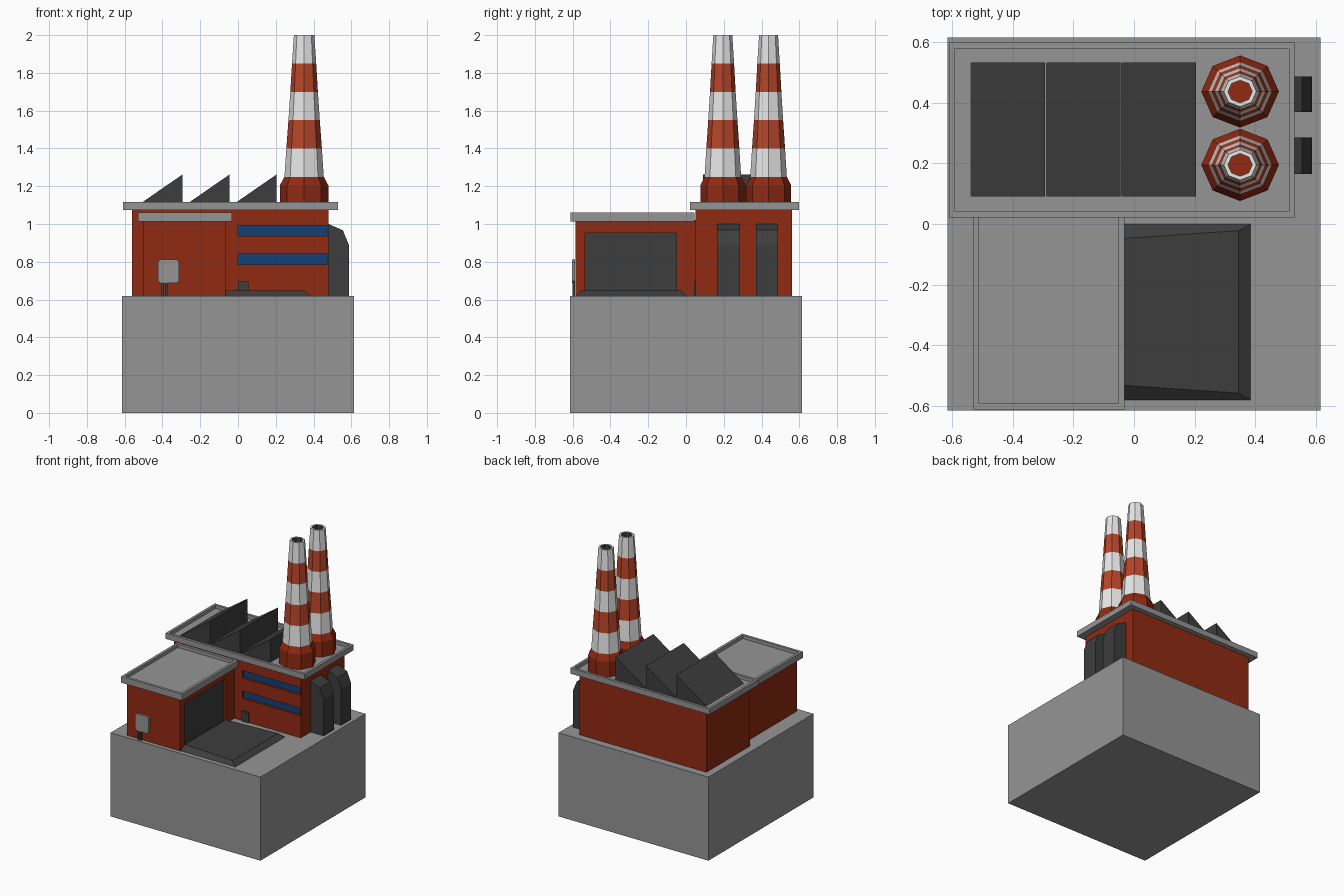
import bpy, bmesh, math

if "Cube" in bpy.data.objects:
    bpy.data.objects.remove(bpy.data.objects["Cube"])


def mat(name, r, g, b):
    m = bpy.data.materials.new(name)
    m.diffuse_color = (r, g, b, 1)
    m.use_nodes = True
    m.node_tree.nodes["Principled BSDF"].inputs["Base Color"].default_value = m.diffuse_color
    return m


GREY = mat("concrete_grey", 0.30, 0.30, 0.30)
BRICK = mat("brick_red", 0.28, 0.023, 0.006)
STRIPE = mat("stripe_red", 0.47, 0.06, 0.022)
WHITE = mat("stripe_white", 0.80, 0.80, 0.80)
DARK = mat("dark_grey", 0.047, 0.047, 0.047)
BLUE = mat("window_blue", 0.006, 0.05, 0.18)


def finish(name, bm, *mats):
    bmesh.ops.recalc_face_normals(bm, faces=bm.faces)
    me = bpy.data.meshes.new(name)
    bm.to_mesh(me)
    bm.free()
    for m in mats:
        me.materials.append(m)
    ob = bpy.data.objects.new(name, me)
    bpy.context.collection.objects.link(ob)
    return ob


def box_bm(x, y, z):
    bm = bmesh.new()
    bmesh.ops.create_cube(bm, size=1)
    for v in bm.verts:
        v.co = [r[0] + (c + 0.5) * (r[1] - r[0]) for c, r in zip(v.co, (x, y, z))]
    return bm


def box(name, x, y, z, m):
    return finish(name, box_bm(x, y, z), m)


def roof_tray(name, x, y, z):
    """Slab with a raised rim around a sunken roof."""
    bm = box_bm(x, y, z)
    top = max(bm.faces, key=lambda f: f.calc_center_median().z)
    bmesh.ops.inset_region(bm, faces=[top], thickness=0.027)
    top.normal_update()
    inner = bmesh.ops.extrude_face_region(bm, geom=[top])
    bmesh.ops.translate(bm, vec=(0, 0, -0.025),
                        verts=[g for g in inner["geom"] if isinstance(g, bmesh.types.BMVert)])
    if top.is_valid:
        bm.faces.remove(top)
    return finish(name, bm, GREY)


def prism(name, xz, y, m):
    """x/z profile extruded along y."""
    bm = bmesh.new()
    a = [bm.verts.new((p[0], y[0], p[1])) for p in xz]
    b = [bm.verts.new((p[0], y[1], p[1])) for p in xz]
    bm.faces.new(a)
    bm.faces.new(b)
    for i in range(len(xz)):
        j = (i + 1) % len(xz)
        bm.faces.new((a[i], a[j], b[j], b[i]))
    return finish(name, bm, m)


def cut(ob, x, y, z):
    c = box("cutter", x, y, z, BRICK)
    c.hide_render = True
    c.hide_set(True)
    c.display_type = 'WIRE'
    mod = ob.modifiers.new("recess", 'BOOLEAN')
    mod.operation = 'DIFFERENCE'
    mod.solver = 'EXACT'
    mod.object = c


# Ground block
box("base_block", (-0.615, 0.615), (-0.615, 0.615), (0, 0.62), GREY)

# Main hall with roof and recessed window bands
hall = box("main_hall", (-0.56, 0.48), (0.05, 0.56), (0.62, 1.08), BRICK)
for i, z in enumerate((0.785, 0.937)):
    cut(hall, (0.0, 0.472), (0.0, 0.07), (z, z + 0.055))
    box(f"window_band_{i}", (0.0, 0.472), (0.065, 0.07), (z, z + 0.055), BLUE)
roof_tray("hall_roof", (-0.61, 0.53), (0.022, 0.598), (1.075, 1.117))
box("small_door", (0.0, 0.055), (0.042, 0.052), (0.62, 0.695), DARK)

# Front annex with loading door
annex = box("annex", (-0.5, -0.065), (-0.585, 0.05), (0.62, 1.02), BRICK)
cut(annex, (-0.085, 0.0), (-0.535, -0.05), (0.625, 0.952))
box("loading_door", (-0.085, -0.08), (-0.535, -0.05), (0.625, 0.952), DARK)
roof_tray("annex_roof", (-0.53, -0.032), (-0.612, 0.045), (1.013, 1.06))

# Loading ramp, a low slab with sloped edges
bm = box_bm((-0.066, 0.385), (-0.58, 0.0), (0.62, 0.648))
for v in bm.verts:
    if v.co.z > 0.63:
        right = v.co.x > 0
        v.co.x = 0.345 if right else -0.066
        v.co.y += (0.022 if right else 0.05) * (1 if v.co.y < -0.3 else -1)
finish("loading_ramp", bm, DARK)

# Sawtooth roof lights
for i in range(3):
    x = -0.543 + 0.249 * i
    prism(f"sawtooth_{i}", [(x, 1.09), (x + 0.249, 1.09), (x + 0.249, 1.262)], (0.09, 0.532), DARK)

# Side ducts
for i, y in enumerate(((0.165, 0.285), (0.37, 0.487))):
    prism(f"side_duct_{i}", [(0.475, 0.62), (0.587, 0.62), (0.587, 0.89), (0.555, 0.967), (0.475, 1.002)],
          y, DARK)

# Striped octagonal chimneys: radius, height, material of the band below
RINGS = [(0.128, 1.085, 0), (0.128, 1.205, 0), (0.104, 1.25, 0), (0.094, 1.40, 1), (0.083, 1.55, 2),
         (0.073, 1.70, 1), (0.064, 1.85, 2), (0.054, 2.0, 1), (0.040, 2.0, 1), (0.040, 1.90, 3)]
for n, cy in enumerate((0.195, 0.437)):
    bm = bmesh.new()
    prev = None
    for r, z, mi in RINGS:
        ring = [bm.verts.new((0.35 + r * math.cos(k * math.pi / 4),
                              cy + 0.93 * r * math.sin(k * math.pi / 4), z)) for k in range(8)]
        if prev:
            for k in range(8):
                j = (k + 1) % 8
                bm.faces.new((prev[k], prev[j], ring[j], ring[k])).material_index = mi
        else:
            bm.faces.new(ring)
        prev = ring
    bm.faces.new(prev)
    finish(f"chimney_{n}", bm, BRICK, WHITE, STRIPE, DARK)

# Sign board with clipped corners on two posts
c = 0.012
x0, x1, z0, z1 = -0.423, -0.312, 0.687, 0.812
prism("sign_board", [(x0 + c, z0), (x1 - c, z0), (x1, z0 + c), (x1, z1 - c),
                     (x1 - c, z1), (x0 + c, z1), (x0, z1 - c), (x0, z0 + c)], (-0.603, -0.588), GREY)
for i, x in enumerate((-0.4, -0.38)):
    box(f"sign_post_{i}", (x - 0.006, x + 0.006), (-0.6, -0.588), (0.62, 0.69), DARK)
